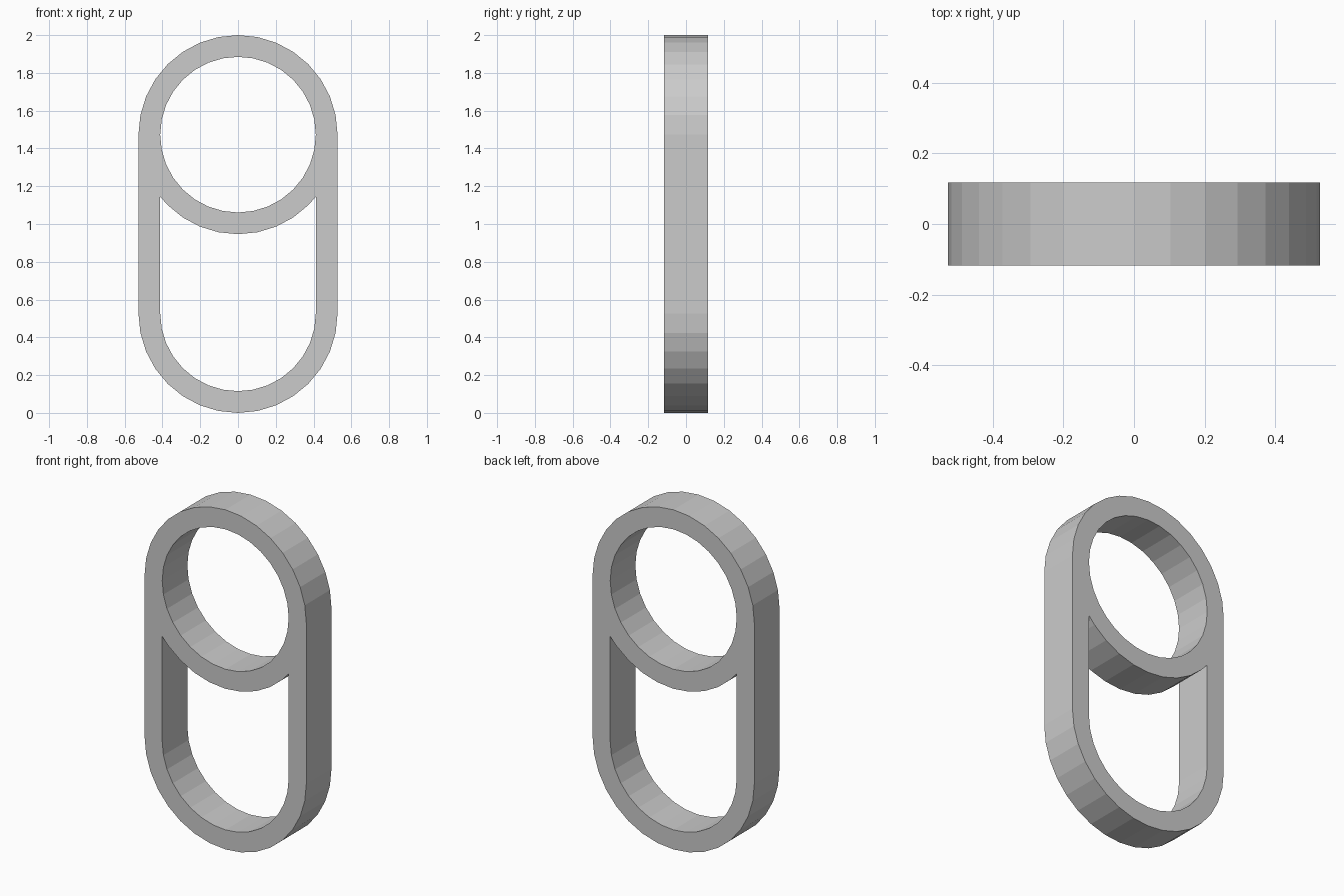
import bpy
import bmesh
from math import acos, cos, sin, pi, radians
from mathutils import Vector

cube = bpy.data.objects.get("Cube")
if cube:
    bpy.data.objects.remove(cube, do_unlink=True)

OUTER, INNER = 0.527, 0.412      # outer radius and opening radius
LOW, HIGH = 0.527, 1.473         # centres of the two round ends
DEPTH = 0.234
STEP = 2 * pi / 32


def arc(radius, z, first, last):
    """Points on a circle in the front plane, numbered in steps."""
    return [Vector((radius * cos(i * STEP), -DEPTH / 2, z + radius * sin(i * STEP)))
            for i in range(first, last + 1)]


# Outline of the whole frame, and the round upper opening
outline = arc(OUTER, HIGH, 0, 16) + arc(OUTER, LOW, 16, 32)
round_opening = arc(INNER, HIGH, 0, 31)

# Lower opening: rounded below, cut off above by the curved crossbar
corner_z = HIGH - OUTER * sin(acos(INNER / OUTER))
corners = [Vector((side * INNER, -DEPTH / 2, corner_z)) for side in (-1, 1)]
crossbar = arc(OUTER, HIGH, 20, 28)
lower_opening = arc(INNER, LOW, 16, 32) + [corners[1]] + crossbar[::-1] + [corners[0]]

# Fill between the loops and extrude backwards
bm = bmesh.new()
edges = []
for loop in (outline, round_opening, lower_opening):
    verts = [bm.verts.new(p) for p in loop]
    edges += [bm.edges.new((a, b)) for a, b in zip(verts, verts[1:] + verts[:1])]
bmesh.ops.triangle_fill(bm, edges=edges, use_beauty=True, normal=(0, -1, 0))
back = bmesh.ops.extrude_face_region(bm, geom=bm.faces[:], use_keep_orig=True)
bmesh.ops.translate(bm, vec=(0, DEPTH, 0),
                    verts=[g for g in back["geom"] if isinstance(g, bmesh.types.BMVert)])
bmesh.ops.recalc_face_normals(bm, faces=bm.faces[:])

mesh = bpy.data.meshes.new("double_loop_frame")
bm.to_mesh(mesh)
bm.free()
frame = bpy.data.objects.new("double_loop_frame", mesh)
bpy.context.collection.objects.link(frame)

# Plain grey
grey = bpy.data.materials.new("light_grey")
grey.use_nodes = True
colour = (0.6, 0.6, 0.6, 1)
grey.diffuse_color = colour
grey.node_tree.nodes["Principled BSDF"].inputs["Base Color"].default_value = colour
mesh.materials.append(grey)
